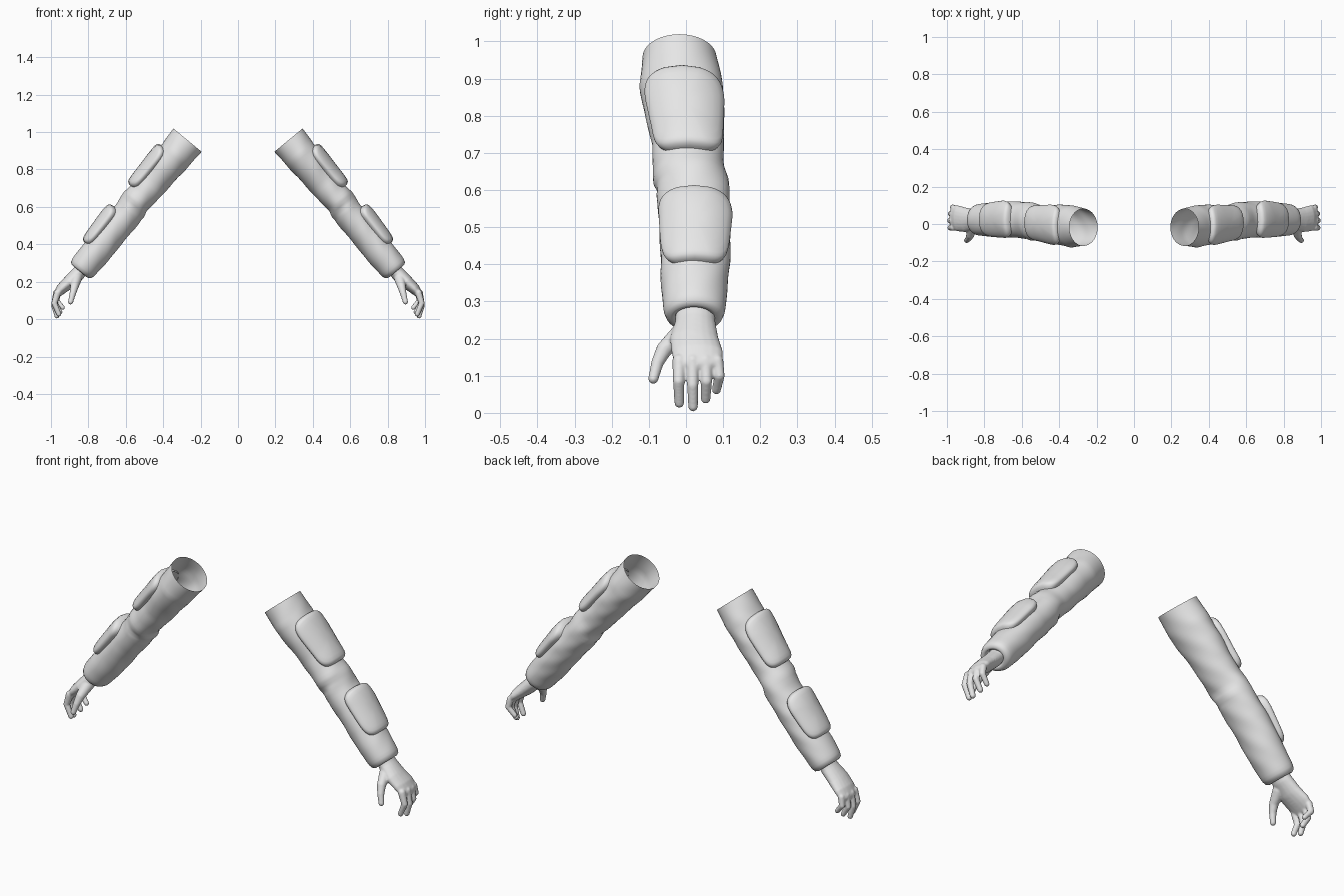
import bpy, bmesh, math
from mathutils import Vector, Matrix

if "Cube" in bpy.data.objects:
    bpy.data.objects.remove(bpy.data.objects["Cube"])

grey = bpy.data.materials.new("light_grey")
grey.diffuse_color = (0.8, 0.8, 0.8, 1)
grey.use_nodes = True
grey.node_tree.nodes["Principled BSDF"].inputs["Base Color"].default_value = grey.diffuse_color

# Arm frame: shoulder opening centre, direction down the arm, outward direction
TOP = Vector((0.27, 0, 0.957))
DOWN = Vector((0.637, 0, -0.771))
OUT = Vector((0.771, 0, 0.637))

# Sleeve sections: distance, inner depth, outer depth, front y, back y
SECTIONS = [
    (0.00, .098, .098, -.117, .082), (0.10, .093, .092, -.125, .100),
    (0.20, .089, .088, -.110, .104), (0.30, .083, .083, -.092, .100),
    (0.38, .078, .080, -.087, .104), (0.43, .073, .085, -.090, .114),
    (0.465, .086, .080, -.082, .116), (0.50, .083, .076, -.078, .117),
    (0.60, .083, .080, -.070, .122), (0.70, .084, .078, -.070, .118),
    (0.80, .083, .075, -.066, .113), (0.88, .079, .071, -.061, .106),
    (0.90, .070, .064, -.054, .099), (0.908, .055, .052, -.042, .085)]


def section(s):
    for a, b in zip(SECTIONS, SECTIONS[1:]):
        if s <= b[0]:
            f = max(0, (s - a[0]) / (b[0] - a[0]))
            return [p + (q - p) * f for p, q in zip(a, b)]
    return list(SECTIONS[-1])


def surface(s, ang, lift=0.0, shrink=1.0, pos=None):
    """Point on the sleeve; angle 0 faces outward, 90 degrees faces back."""
    _, inner, outer, y0, y1 = section(s)
    c, w = math.cos(ang), math.sin(ang)
    t = c * ((outer if c > 0 else inner) * shrink + lift)
    y = (y0 + y1) / 2 + w * ((y1 - y0) / 2 * shrink + lift)
    return TOP + DOWN * (s if pos is None else pos) + OUT * t + Vector((0, y, 0))


def finish(name, bm, remesh=False):
    bmesh.ops.recalc_face_normals(bm, faces=bm.faces)
    for f in bm.faces:
        f.smooth = True
    me = bpy.data.meshes.new(name)
    bm.to_mesh(me)
    bm.free()
    me.materials.append(grey)
    ob = bpy.data.objects.new(name, me)
    bpy.context.collection.objects.link(ob)
    if remesh:
        r = ob.modifiers.new("blend", 'REMESH')
        r.mode = 'VOXEL'
        r.voxel_size = 0.004
        r.use_smooth_shade = True
        sm = ob.modifiers.new("soften", 'SMOOTH')
        sm.factor = 0.5
        sm.iterations = 5
    ob.modifiers.new("other_arm", 'MIRROR').use_mirror_merge = False
    return ob


def bridge(bm, a, b):
    n = len(a)
    for i in range(n):
        bm.faces.new((a[i], a[(i + 1) % n], b[(i + 1) % n], b[i]))


# Sleeve: open at the shoulder, soft folds, cuff tucked in around the wrist
bm = bmesh.new()
N = 48
stations = [0.9 * i / 54 for i in range(55)] + [0.908]
rings = []
for s in stations:
    ring = []
    for i in range(N):
        a = 2 * math.pi * i / N
        fade = min(1, s / 0.1) * min(1, (0.908 - s) / 0.15)
        fold = 0.0022 * math.sin(38 * s + 2 * a) * math.sin(3 * a + 9 * s)
        crease = -0.007 * math.exp(-((s - 0.46 + 0.02 * math.cos(a)) / 0.014) ** 2)
        crease *= max(0, -math.sin(a + 0.3))
        ring.append(bm.verts.new(surface(s, a, fold * fade + crease)))
    rings.append(ring)
for pos, k in ((0.906, 0.8), (0.89, 0.7), (0.86, 0.65)):
    rings.append([bm.verts.new(surface(0.908, 2 * math.pi * i / N, 0, k, pos))
                  for i in range(N)])
for a, b in zip(rings, rings[1:]):
    bridge(bm, a, b)
finish("sleeve", bm)


# Raised pads that wrap the outer side of the sleeve
def pad(name, s0, s1, half_angle, lift0, lift1):
    bm = bmesh.new()
    M, n = 64, 2 / 4.5
    profile = [(0.15, 1), (0.35, 1), (0.55, 1), (0.72, .98), (0.85, .92),
               (0.92, .8), (0.965, .58), (0.99, .25), (1.0, -.35)]
    prev = None
    for r, h in profile:
        ring = []
        for i in range(M):
            p = 2 * math.pi * i / M
            u = r * math.copysign(abs(math.cos(p)) ** n, math.cos(p))
            v = r * math.copysign(abs(math.sin(p)) ** n, math.sin(p))
            f = (u + 1) / 2
            s = s0 + (s1 - s0) * f
            # upper edge bows upward in the middle, lower end narrows a little
            s -= 0.012 * (1 - v * v) * (1 - f)
            ang = v * half_angle * (1 - 0.08 * f)
            ring.append(bm.verts.new(surface(s, ang, h * (lift0 + (lift1 - lift0) * f))))
        if prev:
            bridge(bm, prev, ring)
        else:
            bm.faces.new(ring)
        prev = ring
    finish(name, bm)


pad("upper_arm_pad", 0.122, 0.383, math.radians(62), 0.027, 0.030)
pad("forearm_pad", 0.535, 0.772, math.radians(61), 0.036, 0.024)


# Hand: chains of overlapping rounded beads blended together
def beads(bm, points, steps=8):
    """Points are (x, y, z, thickness, half width)."""
    for p, q in zip(points, points[1:]):
        for k in range(steps + 1):
            x, y, z, t, w = [a + (b - a) * k / steps for a, b in zip(p, q)]
            m = Matrix((DOWN * max(t, 0.4 * w), Vector((0, w, 0)), OUT * t)).transposed()
            bmesh.ops.create_uvsphere(
                bm, u_segments=16, v_segments=10, radius=1,
                matrix=Matrix.Translation((x, y, z)) @ m.to_4x4())


bm = bmesh.new()
# wrist and palm
beads(bm, [(.81, .025, .30, .036, .052), (.855, .025, .243, .038, .055),
           (.90, .022, .20, .036, .066), (.94, .030, .165, .030, .070),
           (.965, .033, .137, .021, .066)])
# fingers from index to little
fingers = [
    [(.965, -.018, .14, .019), (.982, -.020, .085, .0155), (.958, -.018, .027, .0135)],
    [(.970, .018, .14, .019), (.984, .018, .075, .0155), (.968, .019, .017, .0135)],
    [(.967, .053, .14, .019), (.980, .055, .085, .0155), (.952, .053, .038, .0135)],
    [(.962, .084, .14, .017), (.970, .090, .10, .0145), (.938, .082, .062, .0125)]]
for f in fingers:
    beads(bm, [(*p, p[3]) for p in f])
# thumb
beads(bm, [(.865, -.010, .215, .030, .030), (.875, -.058, .172, .022, .022),
           (.884, -.077, .135, .017, .017), (.895, -.088, .092, .014, .014)])
finish("hand", bm, remesh=True)
